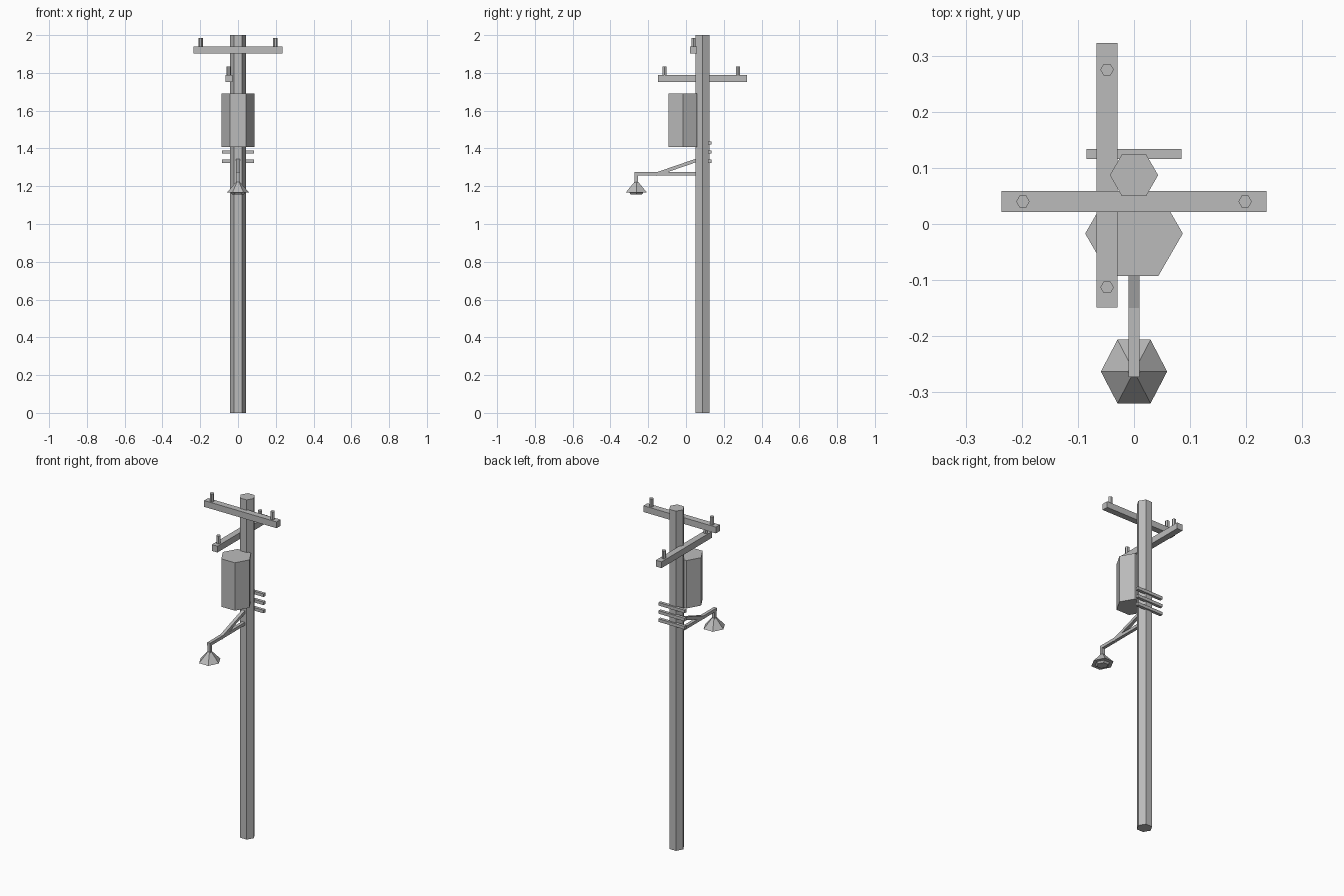
import bpy
from math import atan2, hypot
from mathutils import Vector

cube = bpy.data.objects.get("Cube")
if cube:
    bpy.data.objects.remove(cube, do_unlink=True)

GREY = (0.5, 0.5, 0.5, 1)
grey = bpy.data.materials.new("plain grey")
grey.use_nodes = True
grey.diffuse_color = GREY
grey.node_tree.nodes["Principled BSDF"].inputs["Base Color"].default_value = GREY


def finish(name):
    obj = bpy.context.object
    obj.name = name
    obj.data.materials.append(grey)
    return obj


def box(name, centre, size, tilt=0):
    bpy.ops.mesh.primitive_cube_add(size=1, location=centre, rotation=(tilt, 0, 0))
    bpy.context.object.scale = size
    return finish(name)


def hexagon(name, x, y, bottom, top, radius, top_radius=None):
    """Six-sided prism or cone with corners pointing along x."""
    bpy.ops.mesh.primitive_cone_add(
        vertices=6, radius1=radius, radius2=radius if top_radius is None else top_radius,
        depth=top - bottom, location=(x, y, (bottom + top) / 2))
    obj = finish(name)
    # turn the corners from y to x
    for v in obj.data.vertices:
        v.co.x, v.co.y = v.co.y, -v.co.x
    return obj


# Pole and transformer
POLE_Y = 0.087
hexagon("pole", 0, POLE_Y, 0, 2, 0.043)
hexagon("transformer", 0, -0.017, 1.408, 1.69, 0.087)

# Crossarms, each with two insulators
ARM = 0.037
box("upper_crossarm", (0, 0.04, 1.92), (0.472, ARM, ARM))
box("lower_crossarm", (-0.048, POLE_Y, 1.771), (ARM, 0.472, ARM))
for side, label in ((-1, "a"), (1, "b")):
    hexagon("upper_insulator_" + label, side * 0.198, 0.04, 1.93, 1.985, 0.012)
    hexagon("lower_insulator_" + label, -0.048, POLE_Y - 0.006 + side * 0.194, 1.78, 1.835, 0.012)

# Rungs across the back of the pole
for i in range(3):
    box(f"back_rung_{i + 1}", (0, 0.125, 1.333 + i * 0.048), (0.17, 0.018, 0.018))

# Lamp bracket: arm, drop and sloping brace
LAMP_Y = -0.263
box("lamp_arm", (0, -0.101, 1.267), (0.019, 0.344, 0.018))
box("lamp_drop", (0, LAMP_Y, 1.237), (0.019, 0.019, 0.06))
low, high = Vector((0, -0.16, 1.263)), Vector((0, 0.07, 1.342))
span = high - low
box("lamp_brace", (low + high) / 2, (0.019, hypot(span.y, span.z), 0.018), atan2(span.z, span.y))

# Lamp shade, a little deeper than a regular hexagon, with a bulb below
shade = hexagon("lamp_shade", 0, LAMP_Y, 1.166, 1.222, 0.059, 0.011)
bulb = hexagon("lamp_bulb", 0, LAMP_Y, 1.156, 1.17, 0.03, 0.042)
for part in (shade, bulb):
    part.scale.y = 1.11
